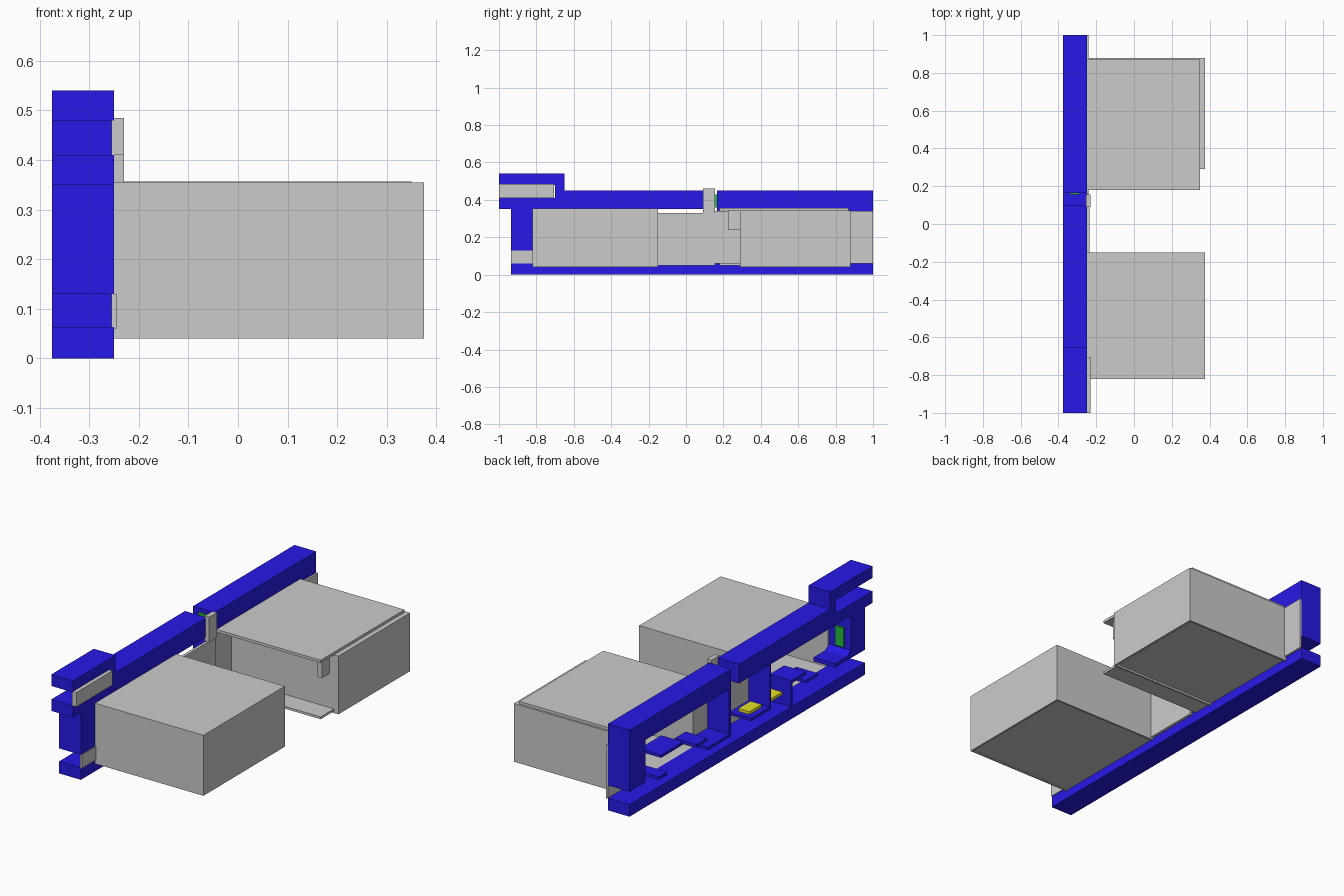
import bpy
import bmesh

if "Cube" in bpy.data.objects:
    bpy.data.objects.remove(bpy.data.objects["Cube"])


def material(name, rgb):
    m = bpy.data.materials.new(name)
    m.diffuse_color = (*rgb, 1)
    m.use_nodes = True
    m.node_tree.nodes["Principled BSDF"].inputs["Base Color"].default_value = m.diffuse_color
    return m


BLUE = material("blue", (0.02, 0.01, 0.8))
YELLOW = material("yellow", (0.8, 0.75, 0.02))
GREEN = material("green", (0.02, 0.5, 0.05))
X0, X1 = -0.375, -0.25  # depth of the blue frame


def finish(name, bm, mat):
    bmesh.ops.recalc_face_normals(bm, faces=bm.faces)
    me = bpy.data.meshes.new(name)
    bm.to_mesh(me)
    bm.free()
    ob = bpy.data.objects.new(name, me)
    bpy.context.collection.objects.link(ob)
    if mat:
        me.materials.append(mat)
    return ob


def profile(name, pts, mat=None, x0=X0, x1=X1):
    """Extrude a (y, z) outline along x."""
    bm = bmesh.new()
    face = bm.faces.new([bm.verts.new((x0, y, z)) for y, z in pts])
    ext = bmesh.ops.extrude_face_region(bm, geom=[face])
    bmesh.ops.translate(bm, vec=(x1 - x0, 0, 0),
                        verts=[v for v in ext["geom"] if isinstance(v, bmesh.types.BMVert)])
    return finish(name, bm, mat)


def box(name, x, y, z, mat=None):
    return profile(name, [(y[0], z[0]), (y[1], z[0]), (y[1], z[1]), (y[0], z[1])], mat, *x)


W = (X0, X1)

# Blue frame: base, left section with entry slot and column, right section with leg
box("base_strip", W, (-0.935, 1), (0, 0.063), BLUE)
profile("frame_left", [(-1, 0.54), (-0.65, 0.54), (-0.65, 0.45), (0.1, 0.45), (0.1, 0.35),
                       (-0.82, 0.35), (-0.82, 0.17), (-0.79, 0.15), (-0.69, 0.15), (-0.69, 0.13),
                       (-0.935, 0.13), (-0.935, 0.35), (-1, 0.35), (-1, 0.41),
                       (-0.7, 0.41), (-0.7, 0.48), (-1, 0.48)], BLUE)
profile("frame_right", [(0.165, 0.45), (1, 0.45), (1, 0.13), (0.87, 0.13), (0.87, 0.35),
                        (0.18, 0.35), (0.18, 0.115), (0.355, 0.115), (0.355, 0.1),
                        (0.165, 0.1)], BLUE)

# Platforms and thin dividers inside the frame: (y range, z range)
inner = {
    "platform_high": ((0.56, 0.74), (0.207, 0.222)),
    "platform_low": ((0.69, 0.76), (0.1, 0.115)),
    "platform_step": ((0.36, 0.45), (0.15, 0.165)),
    "platform_middle": ((-0.155, 0.0), (0.115, 0.13)),
    "divider_middle": ((-0.165, -0.155), (0.115, 0.35)),
    "divider_low": ((-0.34, -0.33), (0.063, 0.2)),
    "platform_end": ((-0.55, -0.45), (0.14, 0.155)),
    "platform_upper": ((-0.45, -0.34), (0.185, 0.2)),
}
for name, (y, z) in inner.items():
    box(name, W, y, z, BLUE)

# Coloured pads and gates
for i, (y, z) in enumerate((((-0.13, -0.03), 0.13), ((-0.3, -0.2), 0.13))):
    box(f"yellow_pad_{i + 1}", (-0.345, -0.28), y, (z, z + 0.015), YELLOW)
box("green_gate_column", (-0.34, -0.29), (-0.82, -0.81), (0.18, 0.28), GREEN)
box("green_gate_chimney", (-0.34, -0.29), (0.155, 0.165), (0.36, 0.43), GREEN)

# Thin grey backing plates behind the openings
box("entry_backing", (-0.255, -0.23), (-1, -0.705), (0.41, 0.485))
box("exit_backing", (-0.255, -0.245), (-0.935, -0.82), (0.06, 0.13))
box("chimney_backing", (-0.255, -0.23), (0.09, 0.155), (0.33, 0.46))
box("middle_backing", (-0.25, -0.235), (-0.15, 0.155), (0.05, 0.33))
box("side_backing", (-0.25, -0.24), (0.155, 0.29), (0.06, 0.34))
box("leg_backing", (-0.25, -0.24), (0.88, 1), (0.06, 0.34))

# First room: hollow box open towards the frame
T = 0.01
box("room_1_roof", (-0.25, 0.375), (-0.82, -0.15), (0.345, 0.355))
box("room_1_floor", (-0.25, 0.365), (-0.81, -0.16), (0.045, 0.055))
box("room_1_back", (0.365, 0.375), (-0.82, -0.15), (0.04, 0.345))
for tag, y in (("near", -0.82), ("far", -0.15 - T)):
    box(f"room_1_wall_{tag}", (-0.25, 0.365), (y, y + T), (0.04, 0.345))

# Second room: roof and floor overhang the near wall
box("room_2_roof", (-0.25, 0.35), (0.18, 0.87), (0.343, 0.357))
box("room_2_floor", (-0.25, 0.35), (0.18, 0.87), (0.05, 0.062))
box("room_2_back", (0.365, 0.375), (0.29, 0.88), (0.04, 0.343))
for tag, y in (("near", 0.29), ("far", 0.88 - T)):
    box(f"room_2_wall_{tag}", (-0.25, 0.365), (y, y + T), (0.04, 0.343))
box("room_2_ledge", (0.345, 0.375), (0.29, 0.88), (0.333, 0.343))
box("room_2_bracket", (0.3, 0.325), (0.225, 0.29), (0.24, 0.343))
